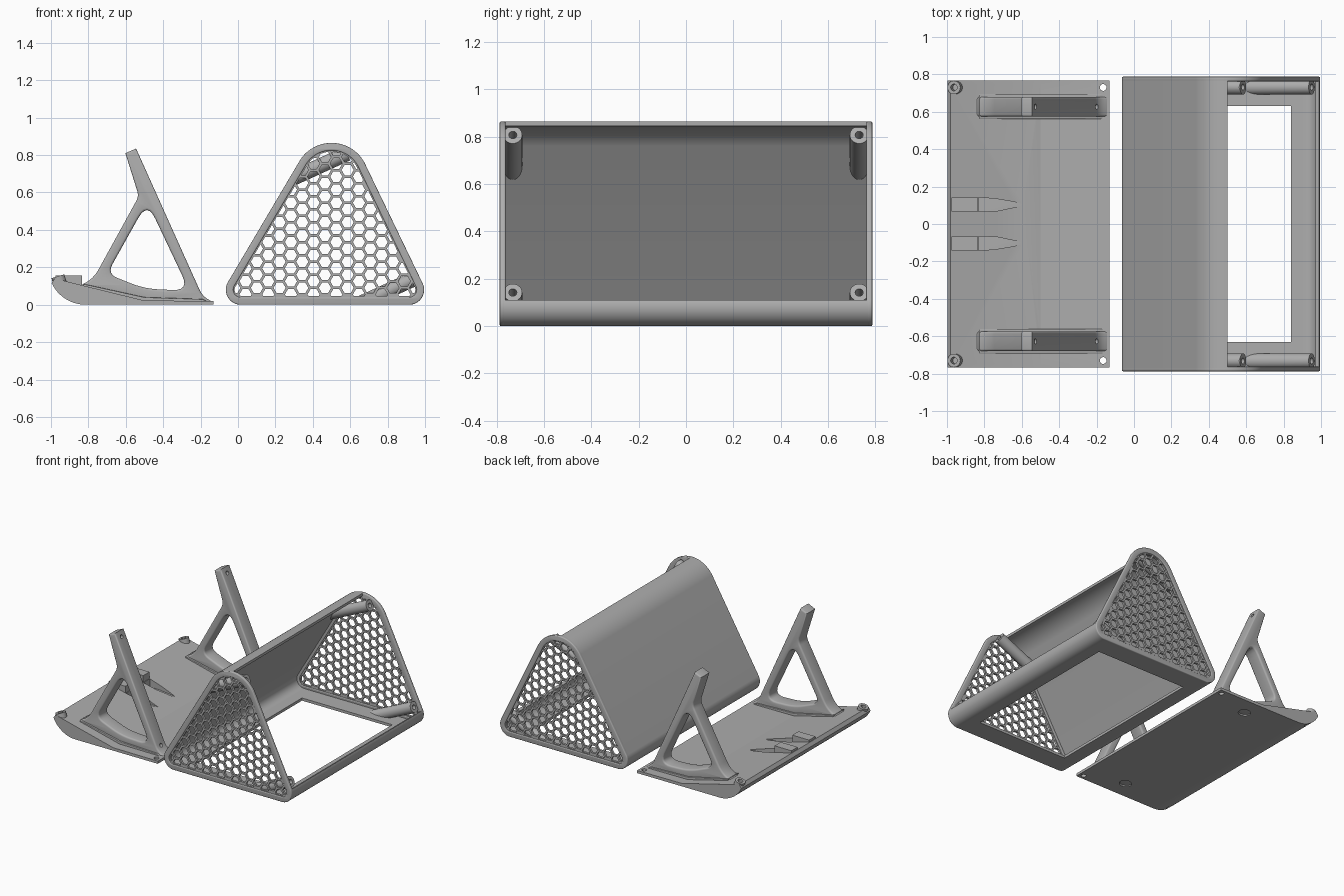
import bpy, bmesh, math
from mathutils import Vector, Matrix

if "Cube" in bpy.data.objects:
    bpy.data.objects.remove(bpy.data.objects["Cube"])

grey = bpy.data.materials.new("matte grey")
grey.diffuse_color = (0.42, 0.42, 0.42, 1)
grey.use_nodes = True
grey.node_tree.nodes["Principled BSDF"].inputs["Base Color"].default_value = grey.diffuse_color


def finish(obj, angle=35):
    obj.data.materials.clear()
    obj.data.materials.append(grey)
    bpy.ops.object.select_all(action='DESELECT')
    obj.select_set(True)
    bpy.context.view_layer.objects.active = obj
    bpy.ops.object.shade_smooth_by_angle(angle=math.radians(angle))
    return obj


def area(p):
    return sum(a[0] * b[1] - b[0] * a[1] for a, b in zip(p, p[1:] + p[:1])) / 2


def extrude(name, loops, y, half, bevel=0.0, flat=False):
    """Fill an outline with holes; extrude along y, or along z if flat."""
    cu = bpy.data.curves.new(name, 'CURVE')
    cu.dimensions, cu.fill_mode = '2D', 'BOTH'
    cu.extrude, cu.bevel_depth, cu.bevel_resolution = half - bevel, bevel, 2
    cu.offset = -bevel
    for i, pts in enumerate(loops):
        pts = list(pts)
        if (area(pts) > 0) != (i == 0):
            pts.reverse()
        s = cu.splines.new('POLY')
        s.points.add(len(pts) - 1)
        for p, c in zip(s.points, pts):
            p.co = (c[0], c[1], 0, 1)
        s.use_cyclic_u = True
    tmp = bpy.data.objects.new(name, cu)
    bpy.context.collection.objects.link(tmp)
    me = bpy.data.meshes.new_from_object(tmp.evaluated_get(bpy.context.evaluated_depsgraph_get()))
    bpy.data.objects.remove(tmp)
    me.transform(Matrix.Translation((0, 0, y)) if flat else
                 Matrix.Translation((0, y, 0)) @ Matrix.Rotation(math.pi / 2, 4, 'X'))
    bm = bmesh.new()
    bm.from_mesh(me)
    bmesh.ops.remove_doubles(bm, verts=bm.verts, dist=1e-5)
    bmesh.ops.recalc_face_normals(bm, faces=bm.faces)
    bm.to_mesh(me)
    obj = bpy.data.objects.new(name, me)
    bpy.context.collection.objects.link(obj)
    return obj


def rod(name, a, b, r, bore=0.0, depth=0.1):
    """Cylinder from a to b with an optional screw bore in its a end."""
    a, b = Vector(a), Vector(b)
    bm = bmesh.new()
    bmesh.ops.create_cone(bm, cap_ends=True, segments=28, radius1=r, radius2=r, depth=(b - a).length)
    if bore:
        cap = min(bm.faces, key=lambda f: f.calc_center_median().z)
        bmesh.ops.inset_region(bm, faces=[cap], thickness=r - bore)
        res = bmesh.ops.extrude_discrete_faces(bm, faces=[cap])
        bmesh.ops.translate(bm, verts=res['faces'][0].verts, vec=(0, 0, depth))
    bm.transform(Matrix.Translation((a + b) / 2) @ (b - a).to_track_quat('Z', 'Y').to_matrix().to_4x4())
    me = bpy.data.meshes.new(name)
    bm.to_mesh(me)
    obj = bpy.data.objects.new(name, me)
    bpy.context.collection.objects.link(obj)
    return obj


def boolean(obj, cutter, op='DIFFERENCE', keep=False):
    m = obj.modifiers.new("cut", 'BOOLEAN')
    m.operation, m.object, m.solver = op, cutter, 'EXACT'
    me = bpy.data.meshes.new_from_object(obj.evaluated_get(bpy.context.evaluated_depsgraph_get()))
    obj.modifiers.clear()
    obj.data = me
    if not keep:
        bpy.data.objects.remove(cutter)


def box(x0, x1, y0, y1, z0, z1):
    return extrude("cutter", [[(x0, z0), (x1, z0), (x1, z1), (x0, z1)]], (y0 + y1) / 2, (y1 - y0) / 2)


# Rounded triangle: the hull of three circles
CIRCLES = [(0.015, 0.08, 0.08), (0.915, 0.08, 0.08), (0.5, 0.665, 0.2)]


def hull(inset, t0=0, t1=360, step=2.5):
    pts = []
    for i in range(int((t1 - t0) / step) + 1):
        t = math.radians(t0 + i * step)
        c, s = math.cos(t), math.sin(t)
        x, z, r = max(CIRCLES, key=lambda k: k[0] * c + k[1] * s + k[2])
        p = (x + (r - inset) * c, z + (r - inset) * s)
        if not pts or math.dist(p, pts[-1]) > 1e-4:
            pts.append(p)
    if math.dist(pts[0], pts[-1]) < 1e-4:
        pts.pop()
    return pts


def clip(poly, region):
    for a, b in zip(region, region[1:] + region[:1]):
        side = lambda p: (b[0] - a[0]) * (p[1] - a[1]) - (b[1] - a[1]) * (p[0] - a[0])
        out = []
        for p, q in zip(poly, poly[1:] + poly[:1]):
            dp, dq = side(p), side(q)
            if dp >= 0:
                out.append(p)
            if dp * dq < 0:
                f = dp / (dp - dq)
                out.append((p[0] + f * (q[0] - p[0]), p[1] + f * (q[1] - p[1])))
        poly = out
        if len(poly) < 3:
            return []
    return poly


# Housing skin, open on its right slope, with a window in the floor
skin = extrude("housing_skin", [hull(0, 90, 382.5) + hull(0.02, 90, 382.5)[::-1]], 0, 0.77)
boolean(skin, box(0.09, 0.84, -0.63, 0.63, -0.1, 0.05))
finish(skin)

# Honeycomb holes clipped to the grille outline
PITCH, R = 0.07, 0.0325
border = hull(0.047)
holes = []
for i in range(18):
    for j in range(14):
        cx, cz = -0.02 + i * PITCH * 0.866, 0.02 + (j + 0.5 * (i % 2)) * PITCH
        cell = [(cx + R * math.cos(k * math.pi / 3), cz + R * math.sin(k * math.pi / 3)) for k in range(6)]
        cell = clip(cell, border)
        if len(cell) > 2 and abs(area(cell)) > 2e-4:
            holes.append(cell)

# End walls: bevelled rim with grille, and the four screw posts
inside = extrude("cutter", [hull(0.012)], 0, 0.78)
n = Vector((0.91, 0, 0.415))
for s, side in ((-1, "front"), (1, "back")):
    finish(extrude(side + "_rim", [hull(0), hull(0.04)], s * 0.775, 0.0125, 0.006))
    finish(extrude(side + "_grille", [hull(0.036)] + holes, s * 0.774, 0.0085))
    for label, x, z, length in (("lower", 0.95, 0.142, 0.6), ("upper", 0.583, 0.808, 0.5)):
        p = Vector((x, s * 0.732, z))
        post = rod(f"{side}_{label}_post", p, p - n * length, 0.04, 0.017, 0.08)
        boolean(post, inside, 'INTERSECT', keep=True)
        finish(post)
bpy.data.objects.remove(inside)

# Cover panel: thin plate thickening to a curved edge
arc = [(-0.815 - 0.2 * math.sin(math.radians(a)), 0.2 - 0.2 * math.cos(math.radians(a))) for a in range(0, 66, 5)]
cover = extrude("cover_panel", [[(-0.13, 0.02), (-0.13, 0)] + arc + [(-0.98, 0.14), (-0.5, 0.022)]], 0, 0.766)
for s in (-1, 1):
    # Catch mound, its pocket and the corner screw holes
    mound = extrude("cutter", [[(-0.975, 0.1), (-0.975, 0.155), (-0.835, 0.155), (-0.835, 0.08)]], s * 0.105, 0.037)
    boolean(cover, mound, 'UNION')
    pocket = [(-0.832, 0.066), (-0.832, 0.142), (-0.74, 0.135), (-0.64, 0.118), (-0.57, 0.1),
              (-0.66, 0.085), (-0.73, 0.07)]
    boolean(cover, extrude("cutter", [[(x, s * y) for x, y in pocket]], 0.145, 0.1, flat=True))
    boolean(cover, rod("cutter", (-0.165, s * 0.73, -0.1), (-0.165, s * 0.73, 0.1), 0.018))
    boolean(cover, rod("cutter", (-0.91, s * 0.73, -0.02), (-0.99, s * 0.73, 0.24), 0.018))
    boolean(cover, rod("cutter", (-0.43, s * 0.63, -0.05), (-0.49, s * 0.63, 0.08), 0.04))
    # Washer boss around the curved-edge screw
    boss = rod("screw_boss", (-0.963, s * 0.73, 0.152), (-0.95, s * 0.73, 0.11), 0.036, 0.018, 0.04)
    finish(boss)
finish(cover, 30)


def rounded(pts, r):
    """Round polygon corners; r gives one radius per corner."""
    out = []
    for i, p in enumerate(pts):
        p, a, b = Vector(p), Vector(pts[i - 1]), Vector(pts[(i + 1) % len(pts)])
        u, v = (a - p).normalized() * r[i], (b - p).normalized() * r[i]
        if r[i] == 0:
            out.append(tuple(p))
            continue
        for k in range(7):
            t = k / 6
            out.append(tuple(p + u * (1 - t) ** 2 + v * t * t))
    return out


# A-shaped arms standing on the cover
outline = rounded([(-0.13, 0.012), (-0.19, 0.045), (-0.545, 0.835), (-0.602, 0.81), (-0.53, 0.58),
                   (-0.775, 0.135), (-0.85, 0.1), (-0.5, 0.012)], [0, 0.04, 0, 0, 0.03, 0.06, 0, 0])
gap = rounded([(-0.485, 0.55), (-0.70, 0.165), (-0.5, 0.085), (-0.26, 0.075)], [0.1, 0.06, 0.08, 0.09])
for s, side in ((-1, "front"), (1, "back")):
    arm = extrude(side + "_arm", [outline, gap], s * 0.627, 0.053, 0.012)
    for x, z in ((-0.527, 0.795), (-0.2, 0.068)):
        p = Vector((x, s * 0.627, z))
        boolean(arm, rod("cutter", p + n * 0.05, p - n * 0.035, 0.014))
    finish(arm)
    # Flared foot blending the arm into the plate
    foot = extrude(side + "_arm_foot", [[(-0.15, 0.012), (-0.19, 0.03), (-0.5, 0.04), (-0.83, 0.112),
                                         (-0.83, 0.09), (-0.5, 0.012)]], s * 0.627, 0.066, 0.004)
    finish(foot)
